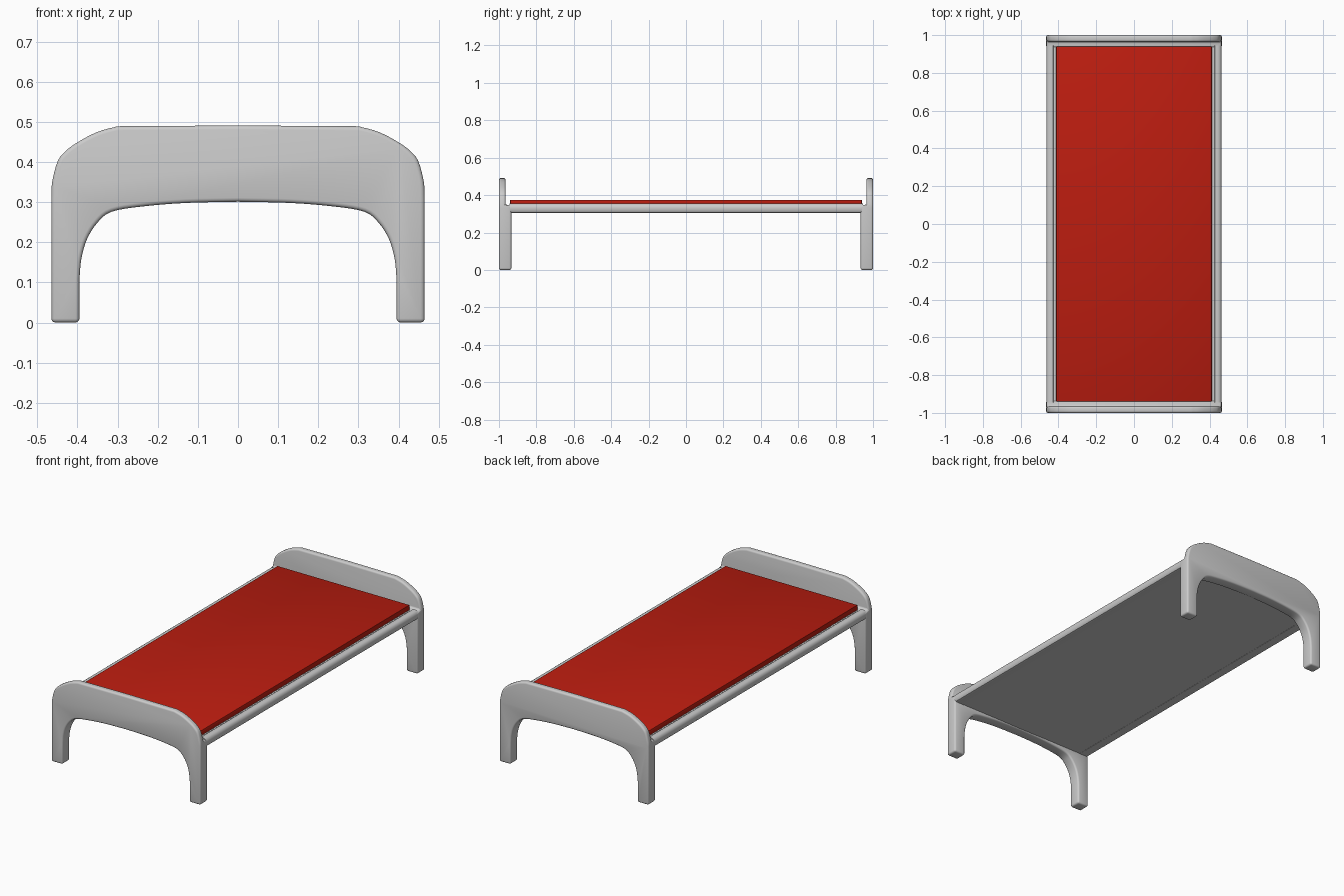
import bpy, bmesh, math
from mathutils import Vector

if "Cube" in bpy.data.objects:
    bpy.data.objects.remove(bpy.data.objects["Cube"])


def spline(pts, steps=5):
    """Catmull-Rom curve through 2D points."""
    p = [Vector(q) for q in pts]
    p = [2 * p[0] - p[1]] + p + [2 * p[-1] - p[-2]]
    out = []
    for i in range(1, len(p) - 2):
        a, b, c, d = p[i - 1:i + 3]
        for s in range(steps):
            t = s / steps
            out.append(0.5 * (2 * b + (c - a) * t + (2 * a - 5 * b + 4 * c - d) * t * t
                              + (3 * b - a - 3 * c + d) * t ** 3))
    return out + [p[-2]]


def extrude_y(name, profile, y0, y1):
    """Solid from an xz outline swept along y."""
    bm = bmesh.new()
    face = bm.faces.new([bm.verts.new((x, y0, z)) for x, z in profile])
    new = bmesh.ops.extrude_face_region(bm, geom=[face])["geom"]
    bmesh.ops.translate(bm, vec=(0, y1 - y0, 0),
                        verts=[g for g in new if isinstance(g, bmesh.types.BMVert)])
    bmesh.ops.recalc_face_normals(bm, faces=bm.faces)
    me = bpy.data.meshes.new(name)
    bm.to_mesh(me)
    bm.free()
    ob = bpy.data.objects.new(name, me)
    bpy.context.collection.objects.link(ob)
    return ob


def box(name, hx, hy, z0, z1):
    return extrude_y(name, [(-hx, z0), (hx, z0), (hx, z1), (-hx, z1)], -hy, hy)


def finish(ob, bevel=0.0, segments=3):
    """Apply rounding and smooth shading."""
    bpy.ops.object.select_all(action='DESELECT')
    ob.select_set(True)
    bpy.context.view_layer.objects.active = ob
    if bevel:
        m = ob.modifiers.new("round", 'BEVEL')
        m.width, m.segments = bevel, segments
        m.limit_method, m.angle_limit = 'ANGLE', math.radians(45)
        m.use_clamp_overlap = False
    for m in list(ob.modifiers):
        bpy.ops.object.modifier_apply(modifier=m.name)
    bpy.ops.object.shade_smooth_by_angle(angle=math.radians(35))


# End board outline: outer crown and inner arch, mirrored in x
outer = spline([(0.465, 0.31), (0.463, 0.35), (0.45, 0.40), (0.432, 0.425), (0.40, 0.449),
                (0.35, 0.475), (0.30, 0.489)], 4)
outer = [Vector((0.465, 0))] + outer
inner = spline([(0, 0.301), (0.13, 0.298), (0.24, 0.289), (0.315, 0.276), (0.35, 0.249),
                (0.376, 0.208), (0.39, 0.16), (0.395, 0.11)], 4)
inner = inner + [Vector((0.395, 0))]
mirror = lambda pts: [Vector((-p.x, p.y)) for p in reversed(pts)]
outline = outer + [Vector((0, 0.491))] + mirror(outer) + mirror(inner)[:-1] + inner

# End boards: thick legs and arch, thinner panel above the bed deck
for side, name in ((-1, "front_end_board"), (1, "back_end_board")):
    board = extrude_y(name, outline, side, side * 0.934)
    cutter = extrude_y("step_cutter", [(-0.6, 0.348), (0.6, 0.348), (0.6, 0.6), (-0.6, 0.6)],
                       side * 0.965, side * 0.9)
    cutter.hide_render = True
    m = board.modifiers.new("step", 'BOOLEAN')
    m.operation, m.object, m.solver = 'DIFFERENCE', cutter, 'EXACT'
    finish(board, 0.010)
    bpy.data.objects.remove(cutter)

# Side rails with rounded outside and a lip around the mattress
rail = [(0.405, 0.305), (0.448, 0.305), (0.458, 0.308), (0.464, 0.317), (0.464, 0.336),
        (0.460, 0.347), (0.452, 0.353), (0.442, 0.355), (0.430, 0.354), (0.425, 0.345),
        (0.405, 0.345)]
for side, name in ((-1, "left_rail"), (1, "right_rail")):
    finish(extrude_y(name, [(side * x, z) for x, z in rail], -0.945, 0.945))

# Bed deck
finish(box("deck", 0.415, 0.95, 0.306, 0.346))

# Mattress
mattress = box("mattress", 0.412, 0.94, 0.346, 0.375)
red = bpy.data.materials.new("red_fabric")
red.diffuse_color = (0.5, 0.012, 0.005, 1)
red.use_nodes = True
red.node_tree.nodes["Principled BSDF"].inputs["Base Color"].default_value = red.diffuse_color
mattress.data.materials.append(red)
finish(mattress, 0.003, 2)
